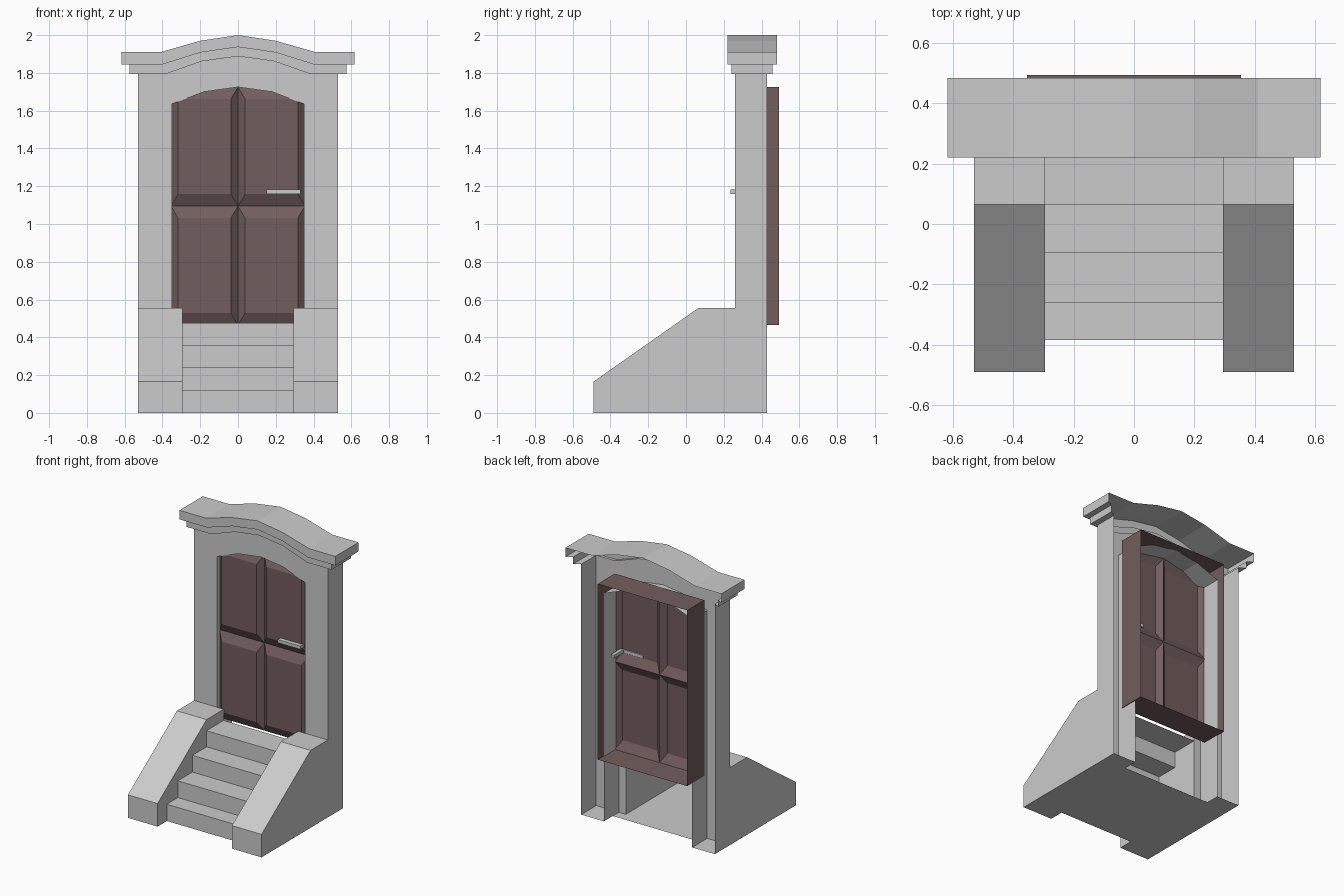
import bpy, bmesh

if "Cube" in bpy.data.objects:
    bpy.data.objects.remove(bpy.data.objects["Cube"])


def make(name, polys, mat=None):
    """Build one welded, flat-shaded object from a list of polygons."""
    bm = bmesh.new()
    for p in polys:
        bm.faces.new([bm.verts.new(v) for v in p])
    bmesh.ops.remove_doubles(bm, verts=bm.verts, dist=0.0005)
    bmesh.ops.recalc_face_normals(bm, faces=bm.faces)
    me = bpy.data.meshes.new(name)
    bm.to_mesh(me)
    bm.free()
    ob = bpy.data.objects.new(name, me)
    bpy.context.collection.objects.link(ob)
    if mat:
        me.materials.append(mat)
    return ob


def loft(a, b):
    return [[a[i], a[i + 1], b[i + 1], b[i]] for i in range(len(a) - 1)]


def strip(pts, y0, y1):
    """Sweep an x-z path along y."""
    return loft([(x, y0, z) for x, z in pts], [(x, y1, z) for x, z in pts])


def mirrored(half):
    """Complete a left-half x-z path that ends on x = 0."""
    return half + [(-x, z) for x, z in reversed(half[:-1])]


def box(x0, x1, y0, y1, z0, z1):
    rect = [(x0, z0), (x1, z0), (x1, z1), (x0, z1), (x0, z0)]
    return strip(rect, y0, y1) + [[(x, y, z) for x, z in rect[:4]] for y in (y0, y1)]


wood = bpy.data.materials.new("brown_wood")
wood.diffuse_color = (0.17, 0.11, 0.11, 1)
wood.use_nodes = True
wood.node_tree.nodes["Principled BSDF"].inputs["Base Color"].default_value = wood.diffuse_color

FRONT, BACK = 0.26, 0.43

# Cornice: stepped U-shaped rings, open at the back


def ring(hw, yf, yb, half):
    path = mirrored([(-hw, half[0][1])] + half)
    return ([(-hw, yb, half[0][1])] + [(x, yf, z) for x, z in path]
            + [(hw, yb, half[0][1])])


crown = [(-0.41, 1.91), (-0.2, 1.97), (0, 2.0)]
middle = [(-0.40, 1.845), (-0.2, 1.908), (0, 1.937)]
lower = [(-0.38, 1.795), (-0.19, 1.862), (0, 1.888)]
rings = [ring(0.618, 0.22, 0.483, crown), ring(0.618, 0.22, 0.483, middle),
         ring(0.575, 0.24, 0.458, middle), ring(0.575, 0.24, 0.458, lower),
         ring(0.53, FRONT, BACK, lower)]
faces = strip(mirrored([(-0.618, 1.91)] + crown), 0.22, 0.483)
for a, b in zip(rings, rings[1:]):
    faces += loft(a, b)
make("cornice", faces)

# Door surround: front wall, outer sides, jambs and arch soffit
arch = mirrored([(-0.35, 0), (-0.35, 1.635), (-0.18, 1.70), (0, 1.725)])
outer = mirrored([(-0.53, 0), (-0.53, 1.795)] + lower)
faces = [[(x, FRONT, z) for x, z in outer + arch[::-1]]]
faces += strip(arch, FRONT, BACK)
for s in (-1, 1):
    faces += strip([(s * 0.53, 0), (s * 0.53, 1.795)], FRONT, BACK)
make("door_surround", faces)

# Stoop: sloped cheek walls and steps on one floor plate
profile = [(-0.49, 0), (-0.49, 0.165), (0.065, 0.555), (FRONT, 0.555)]
faces = []
for s in (-1, 1):
    out = [(s * 0.53, y, z) for y, z in profile]
    inn = [(s * 0.295, y, z) for y, z in profile]
    faces += loft(out, inn)
    faces.append(out + [(s * 0.53, FRONT, 0)])
    faces.append(inn + [(s * 0.295, FRONT, 0)])
    faces.append([(s * x, FRONT, z) for x, z in
                  ((0.295, 0), (0.35, 0), (0.35, 0.555), (0.295, 0.555))])
floor = [(-0.53, BACK), (-0.53, -0.49), (-0.295, -0.49), (-0.295, -0.385)]
notch = [(0.35, BACK), (0.35, 0.33), (-0.35, 0.33), (-0.35, BACK)]
floor += [(-x, y) for x, y in floor[::-1]] + notch
faces.append([(x, y, 0) for x, y in floor])
make("stoop_walls", faces)

path, z = [(-0.385, 0)], 0
risers = [-0.385, -0.26, -0.095, 0.065, FRONT]
for i, top in enumerate((0.12, 0.24, 0.36, 0.475)):
    path += [(risers[i], top), (risers[i + 1], top)]
make("steps", loft([(-0.295, y, z) for y, z in path],
                   [(0.295, y, z) for y, z in path]))

# Door: open-backed casing with four raised bevelled panels
W, Z0, Z1, ZM = 0.355, 0.465, 1.725, 1.095
GROOVE, FIELD = 0.30, 0.266
faces = strip([(-W, Z0), (W, Z0), (W, Z1), (-W, Z1), (-W, Z0)], GROOVE, 0.493)
for x0, x1 in ((-W, 0), (0, W)):
    for z0, z1 in ((Z0, ZM), (ZM, Z1)):
        def rect(y, dx, dz):
            return [(x0 + dx, y, z0 + dz), (x1 - dx, y, z0 + dz),
                    (x1 - dx, y, z1 - dz), (x0 + dx, y, z1 - dz)]
        rim, field = rect(GROOVE, 0, 0), rect(FIELD, 0.038, 0.063)
        faces += loft(rim + rim[:1], field + field[:1]) + [field]
make("door", faces, wood)

# Handle: lever bar and the spindle through the door
make("handle_lever", box(0.15, 0.33, 0.236, 0.275, 1.16, 1.183))
make("handle_spindle", box(0.305, 0.33, 0.275, 0.38, 1.16, 1.183))
